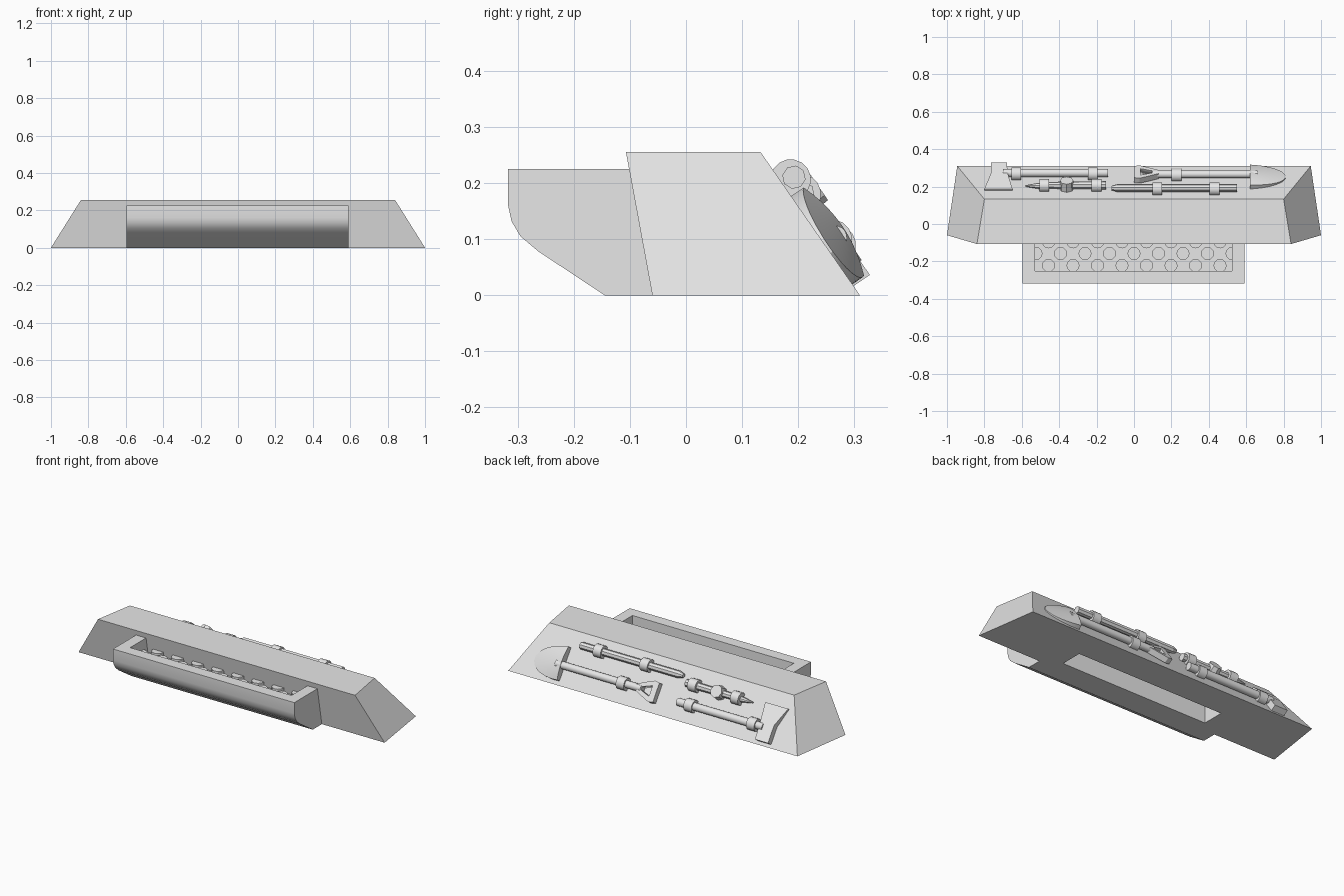
import bpy, bmesh, math
from mathutils import Matrix, Vector

old = bpy.data.objects.get("Cube")
if old:
    bpy.data.objects.remove(old, do_unlink=True)

grey = bpy.data.materials.new("plain_grey")
grey.use_nodes = True
grey.diffuse_color = (0.8, 0.8, 0.8, 1)
grey.node_tree.nodes["Principled BSDF"].inputs["Base Color"].default_value = (0.8, 0.8, 0.8, 1)

# Frame of the sloping back face: x along, s up the slope, h away from it
up = Vector((0, -0.175, 0.255)).normalized()
out = Vector((0, 0.255, 0.175)).normalized()
SLOPE = Matrix(((1, 0, 0, 0), (0, up.y, out.y, 0.31), (0, up.z, out.z, 0), (0, 0, 0, 1)))
WORLD = Matrix.Identity(4)


def finish(name, bm, frame=WORLD, smooth=True):
    bm.transform(frame)
    bmesh.ops.recalc_face_normals(bm, faces=bm.faces)
    mesh = bpy.data.meshes.new(name)
    bm.to_mesh(mesh)
    bm.free()
    mesh.materials.append(grey)
    ob = bpy.data.objects.new(name, mesh)
    bpy.context.collection.objects.link(ob)
    bpy.ops.object.select_all(action='DESELECT')
    bpy.context.view_layer.objects.active = ob
    ob.select_set(True)
    if smooth:
        bpy.ops.object.shade_smooth_by_angle(angle=math.radians(31))
    return ob


def loft(name, ring_a, ring_b, frame=WORLD, smooth=True):
    bm = bmesh.new()
    a = [bm.verts.new(p) for p in ring_a]
    b = [bm.verts.new(p) for p in ring_b]
    bm.faces.new(a)
    bm.faces.new(b)
    for i in range(len(a)):
        j = (i + 1) % len(a)
        bm.faces.new((a[i], a[j], b[j], b[i]))
    return finish(name, bm, frame, smooth)


def box(name, lo, hi, frame=WORLD):
    corners = ((lo[0], lo[1]), (hi[0], lo[1]), (hi[0], hi[1]), (lo[0], hi[1]))
    return loft(name, [(x, y, lo[2]) for x, y in corners],
                [(x, y, hi[2]) for x, y in corners], frame, False)


def rod(name, x0, x1, s, h, r0, r1=None, sides=16):
    r1 = r0 if r1 is None else r1
    def ring(x, r):
        return [(x, s + r * math.cos(k * math.tau / sides), h + r * math.sin(k * math.tau / sides))
                for k in range(sides)]
    return loft(name, ring(x0, r0), ring(x1, r1), SLOPE)


def cut(target, cutter):
    cutter.hide_render = True
    mod = target.modifiers.new("cut", 'BOOLEAN')
    mod.object, mod.solver = cutter, 'EXACT'
    bpy.context.view_layer.objects.active = target
    bpy.ops.object.modifier_apply(modifier=mod.name)
    bpy.data.objects.remove(cutter, do_unlink=True)


# Main hull with a pocket in the underside
hull = loft("hull",
            [(-1, -0.06, 0), (1, -0.06, 0), (0.945, 0.31, 0), (-0.945, 0.31, 0)],
            [(-0.84, -0.107, 0.255), (0.84, -0.107, 0.255), (0.8, 0.133, 0.255), (-0.8, 0.133, 0.255)],
            smooth=False)
cut(hull, box("pocket_cutter", (-0.48, 0, -0.1), (0.48, 0.13, 0.16)))

# Front tray with rounded lower edge, hollowed from above
profile = [(-0.317, 0.225), (-0.317, 0.16), (-0.311, 0.132), (-0.295, 0.105), (-0.263, 0.078),
           (-0.145, 0), (-0.05, 0), (-0.085, 0.225)]
tray = loft("front_tray", [(-0.595, y, z) for y, z in profile], [(0.59, y, z) for y, z in profile])
cut(tray, box("tray_cutter", (-0.53, -0.25, 0.135), (0.525, 0.1, 0.4)))

# Staggered round studs on the tray floor
bm = bmesh.new()
for row, y in enumerate((-0.222, -0.158, -0.095)):
    start, count = (-0.524, 9) if row == 1 else (-0.457, 8)
    for i in range(count):
        bmesh.ops.create_cone(bm, cap_ends=True, segments=12, radius1=0.035, radius2=0.035, depth=0.035,
                              matrix=Matrix.Translation((start + i * 0.131, y, 0.148)))
finish("tray_studs", bm)

# Shovel: bulging blade, handle and D-shaped grip
bm = bmesh.new()
bmesh.ops.create_grid(bm, x_segments=12, y_segments=10, size=1)
for v in bm.verts:
    t, k = (v.co.x + 1) / 2, v.co.y
    v.co = (0.62 + 0.19 * t, 0.12 - 0.015 * t + 0.095 * k * math.sqrt(1 - 0.98 * t * t),
            (1 - t) * (0.022 + 0.018 * (1 - k * k)) + 0.004)
top = bmesh.ops.extrude_face_region(bm, geom=bm.faces[:])
for v in (g for g in top["geom"] if isinstance(g, bmesh.types.BMVert)):
    v.co.z = -0.004
finish("shovel_blade", bm, SLOPE)
rod("shovel_handle", 0.1, 0.66, 0.11, 0.022, 0.021)
grip = [(0.0, 0.055), (0.03, 0.05), (0.08, 0.07), (0.13, 0.092),
        (0.13, 0.128), (0.08, 0.15), (0.03, 0.17), (0.0, 0.165)]
ob = loft("shovel_grip", [(x, s, 0.005) for x, s in grip], [(x, s, 0.038) for x, s in grip], SLOPE)
hole = [(0.035, 0.08), (0.095, 0.1), (0.095, 0.12), (0.035, 0.14)]
cut(ob, loft("grip_cutter", [(x, s, -0.05) for x, s in hole], [(x, s, 0.1) for x, s in hole], SLOPE))

# Pry bar
rod("pry_bar", -0.09, 0.55, 0.24, 0.022, 0.021, sides=8)
rod("pry_bar_end", -0.12, -0.09, 0.24, 0.022, 0.012, 0.021, sides=8)

# Axe: handle and wedge head
rod("axe_handle", -0.7, -0.14, 0.098, 0.022, 0.022)
rings = []
for h_poll, h_edge in ((-0.003, -0.003), (0.035, 0.01)):
    rings.append([(-0.765, 0.02, h_poll), (-0.68, 0.02, h_poll), (-0.675, 0.12, h_poll),
                  (-0.65, 0.23, h_edge), (-0.80, 0.23, h_edge), (-0.765, 0.12, h_poll)])
loft("axe_head", rings[0], rings[1], SLOPE, False)

# Spanner: tapered arms and centre knob
rod("spanner_arm", -0.5, -0.15, 0.208, 0.018, 0.018, 0.022, sides=8)
rod("spanner_tip", -0.58, -0.5, 0.208, 0.014, 0.004, 0.018, sides=8)
bm = bmesh.new()
bmesh.ops.create_cone(bm, cap_ends=True, segments=8, radius1=0.04, radius2=0.036, depth=0.05,
                      matrix=Matrix.Translation((-0.36, 0.208, 0.024)))
finish("spanner_knob", bm, SLOPE)

# Round straps that hold the tools
for i, (x, s) in enumerate(((0.227, 0.11), (0.125, 0.24), (0.43, 0.24), (-0.48, 0.208),
                            (-0.2, 0.208), (-0.63, 0.098), (-0.22, 0.098))):
    rod(f"tool_strap_{i + 1}", x - 0.026, x + 0.026, s, 0.015, 0.036)
